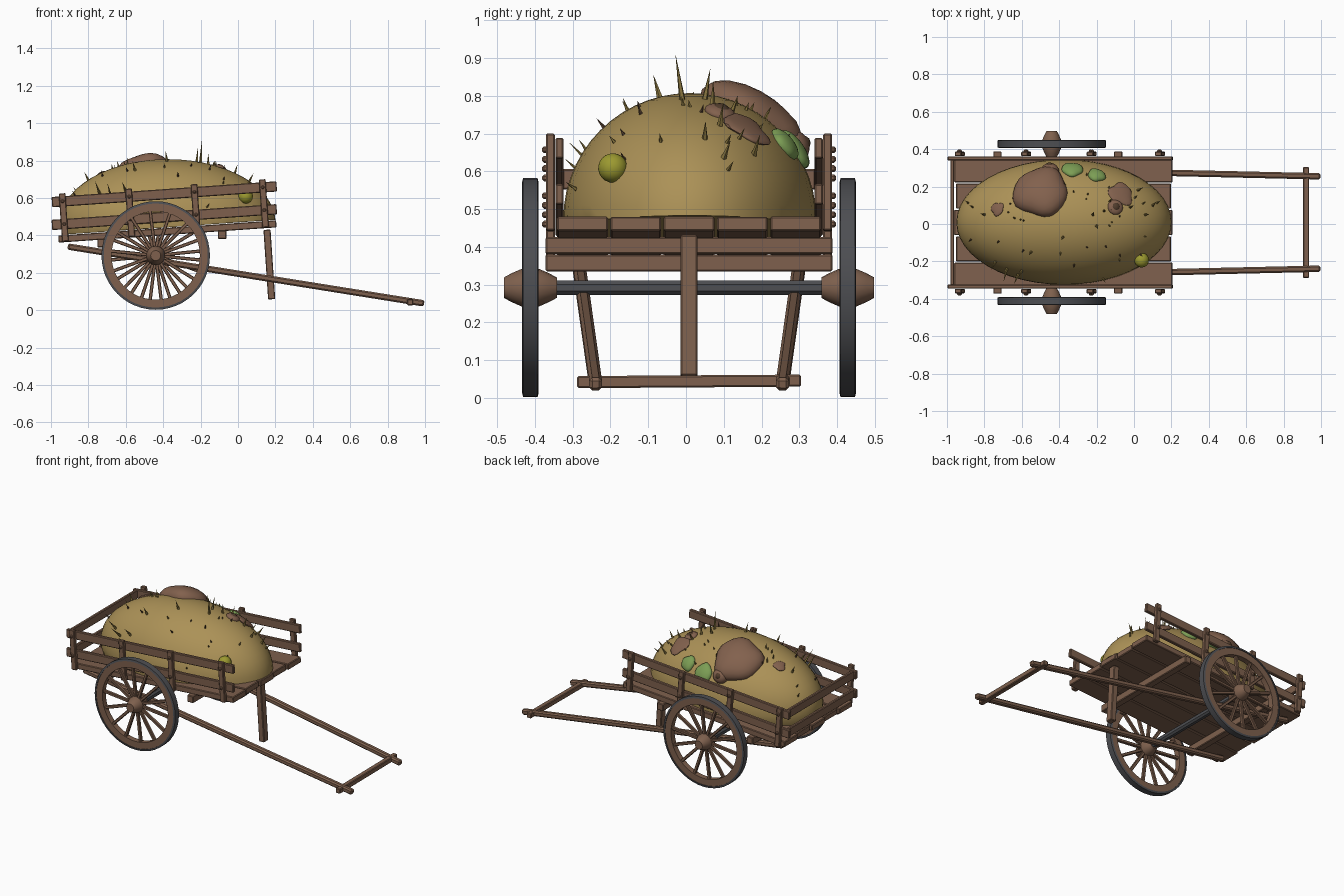
import bpy, bmesh, math, random
from mathutils import Vector, Matrix

random.seed(7)
if "Cube" in bpy.data.objects:
    bpy.data.objects.remove(bpy.data.objects["Cube"])


def material(name, *rgb):
    m = bpy.data.materials.new(name)
    m.use_nodes = True
    m.diffuse_color = (*rgb, 1)
    bsdf = m.node_tree.nodes["Principled BSDF"]
    bsdf.inputs["Base Color"].default_value = (*rgb, 1)
    bsdf.inputs["Roughness"].default_value = 0.8
    return m


WOOD = material("brown wood", 0.21, 0.118, 0.075)
IRON = material("dark iron", 0.075, 0.077, 0.085)
SKIN = material("golden skin", 0.41, 0.285, 0.095)
SCAR = material("brown scar", 0.225, 0.12, 0.075)
HOLE = material("dark hollow", 0.08, 0.045, 0.025)
MOSS = material("green patch", 0.2, 0.34, 0.09)
BUD = material("lime bud", 0.33, 0.32, 0.03)
SPROUT = material("olive sprout", 0.25, 0.18, 0.05)

CY = 0.008            # centre line of the cart
AXLE = Vector((-0.44, CY, 0.292))
AX_X, AX_Y = Vector((1, 0, 0)), Vector((0, 1, 0))
SIDES = (("right", -1), ("left", 1))


def finish(name, bm, mat, smooth=False):
    bmesh.ops.recalc_face_normals(bm, faces=bm.faces)
    me = bpy.data.meshes.new(name)
    bm.to_mesh(me)
    bm.free()
    me.materials.append(mat)
    ob = bpy.data.objects.new(name, me)
    bpy.context.collection.objects.link(ob)
    if smooth:
        bpy.ops.object.select_all(action='DESELECT')
        ob.select_set(True)
        bpy.context.view_layer.objects.active = ob
        bpy.ops.object.shade_smooth_by_angle(angle=math.radians(40))
    return ob


def beam(name, p, q, w, h, side=AX_Y, mat=WOOD, bevel=0.004):
    """Box from p to q, w wide along side and h thick across it."""
    p, q = Vector(p), Vector(q)
    d = (q - p).normalized()
    s = (side - d * side.dot(d)).normalized()
    rot = Matrix((d, s, d.cross(s))).transposed().to_4x4()
    bm = bmesh.new()
    bmesh.ops.create_cube(bm, size=1)
    bmesh.ops.scale(bm, vec=((q - p).length, w, h), verts=bm.verts)
    if bevel:
        bmesh.ops.bevel(bm, geom=bm.edges[:], offset=bevel, segments=1, affect='EDGES')
    bm.transform(Matrix.Translation((p + q) / 2) @ rot)
    return finish(name, bm, mat)


def lathe(name, profile, centre, mat, steps=40):
    """Closed profile of (radius, y) turned about the y axis."""
    bm = bmesh.new()
    vs = [bm.verts.new((r, y, 0)) for r, y in profile]
    es = [bm.edges.new((vs[i - 1], vs[i])) for i in range(len(vs))]
    bmesh.ops.spin(bm, geom=vs + es, cent=(0, 0, 0), axis=AX_Y,
                   angle=math.tau, steps=steps)
    bmesh.ops.remove_doubles(bm, verts=bm.verts, dist=0.0001)
    bm.transform(Matrix.Translation(centre))
    return finish(name, bm, mat, True)


def bed(x, y, up=0.0):
    """Point above the sloping deck."""
    return Vector((x, CY + y, 0.467 + 0.07 * x + up))


# Deck planks and cross beams
for i in range(5):
    y = (i - 2) * 0.141
    beam(f"deck_plank_{i + 1}", bed(-0.96 + 0.01 * (i % 2), y, -0.02),
         bed(0.205 - 0.008 * (i % 2), y, -0.02), 0.134, 0.038)
for i, x in enumerate((-0.73, -0.085)):
    beam(f"cross_beam_{i + 1}", bed(x, -0.38, -0.058), bed(x, 0.38, -0.058), 0.045, 0.045, AX_X)

# Side rails, stakes and pegs
lean = Vector((-0.07, 0, 1))
for side, s in SIDES:
    for level, up in (("lower", 0.058), ("upper", 0.18)):
        beam(f"{side}_{level}_rail", bed(-0.995, s * 0.343, up),
             bed(0.207, s * 0.343, up), 0.022, 0.055)
    for i, x in enumerate((-0.925, -0.57, -0.22, 0.145)):
        base = bed(x, s * 0.367)
        beam(f"{side}_stake_{i + 1}", base - lean * 0.035, base + lean * 0.222, 0.024, 0.036)
        for up in (0.058, 0.18):
            c = base + lean * up
            beam(f"{side}_peg_{i + 1}", c, c + AX_Y * s * 0.022, 0.018, 0.018, AX_X, bevel=0.005)

# Tailgate boards
for level, up in (("lower", 0.058), ("upper", 0.18)):
    beam(f"tailgate_{level}_board", bed(-0.972, -0.335, up), bed(-0.972, 0.335, up),
         0.02, 0.055, AX_X)

# Shafts, handle bar and front prop
for side, s in SIDES:
    beam(f"{side}_shaft", (-0.91, CY + s * 0.29, 0.34), (0.995, CY + s * 0.247, 0.036), 0.034, 0.034, bevel=0.008)
beam("handle_bar", (0.92, CY - 0.296, 0.042), (0.92, CY + 0.296, 0.046), 0.032, 0.032, AX_X)
beam("front_prop", (0.155, CY, 0.43), (0.18, CY, 0.058), 0.046, 0.038)

# Axle and wheels
beam("axle", AXLE - AX_Y * 0.4, AXLE + AX_Y * 0.4, 0.038, 0.038, AX_X, IRON, 0.01)
for side, s in SIDES:
    c = AXLE + AX_Y * s * 0.42
    lathe(f"{side}_tyre", [(0.278, -0.022), (0.29, -0.019), (0.29, 0.019), (0.278, 0.022)], c, IRON, 48)
    lathe(f"{side}_wheel_rim", [(0.236, -0.018), (0.28, -0.018), (0.28, 0.018), (0.236, 0.018)], c, WOOD, 48)
    lathe(f"{side}_hub", [(0, -0.07), (0.027, -0.07), (0.038, -0.05), (0.051, -0.02),
                          (0.051, 0.02), (0.038, 0.05), (0.027, 0.07), (0, 0.07)], c, WOOD, 16)
    for i in range(14):
        a = math.tau * i / 14 + 0.1 * s
        d = Vector((math.cos(a), 0, math.sin(a)))
        beam(f"{side}_spoke_{i + 1}", c + d * 0.04, c + d * 0.242, 0.02, 0.018, bevel=0.003)

# Giant tuber resting on the deck
CENTRE = Vector((-0.375, 0.01, 0.472))
RADII = Vector((0.575, 0.335, 0.335))
bm = bmesh.new()
bmesh.ops.create_uvsphere(bm, u_segments=48, v_segments=28, radius=1)
bm.transform(Matrix.Translation(CENTRE) @ Matrix.Diagonal((*RADII, 1)))
for v in bm.verts:
    v.co.z = max(v.co.z, bed(v.co.x, 0, 0.002).z)
finish("tuber_body", bm, SKIN, True)


def on_skin(x, y):
    """Surface point and normal of the tuber above (x, y)."""
    u, v = (x - CENTRE.x) / RADII.x, (y - CENTRE.y) / RADII.y
    w = math.sqrt(max(0.0, 1 - u * u - v * v))
    n = Vector((u / RADII.x, v / RADII.y, w / RADII.z)).normalized()
    return Vector((x, y, CENTRE.z + w * RADII.z)), n


def patch(name, x, y, r, h, mat, sink=0.0, rough=0.0):
    """Flattened lump lying on the tuber."""
    p, n = on_skin(x, y)
    bm = bmesh.new()
    bmesh.ops.create_icosphere(bm, subdivisions=3, radius=1)
    for v in bm.verts:
        a = math.atan2(v.co.y, v.co.x)
        k = 1 + rough * (math.sin(3 * a + x * 9) + 0.6 * math.sin(5 * a))
        v.co = (v.co.x * r * k, v.co.y * r * k, v.co.z * h)
    bm.transform(Matrix.Translation(p - n * sink) @ n.to_track_quat('Z', 'Y').to_matrix().to_4x4())
    return finish(name, bm, mat, True)


patch("large_scar", -0.5, 0.18, 0.148, 0.08, SCAR, 0.02, 0.06)
patch("scar_knob", -0.45, 0.28, 0.05, 0.045, SCAR)
patch("scar_knob_hollow", -0.45, 0.285, 0.03, 0.05, HOLE)
patch("front_scar", -0.07, 0.16, 0.068, 0.014, SCAR, 0, 0.1)
patch("front_knob", -0.1, 0.09, 0.042, 0.02, SCAR)
patch("front_knob_hollow", -0.1, 0.09, 0.028, 0.025, HOLE)
patch("rear_scar", -0.73, 0.08, 0.036, 0.01, SCAR, 0, 0.1)
patch("rear_green_patch", -0.33, 0.29, 0.058, 0.025, MOSS, 0, 0.06)
patch("front_green_patch", -0.2, 0.26, 0.048, 0.025, MOSS, 0, 0.06)
patch("round_bud", 0.035, -0.185, 0.039, 0.039, BUD, -0.012)


def spike(name, x, y, length, r, mat, lift=0.6):
    """Thin pointed sprout, bending upwards from the skin."""
    p, n = on_skin(x, y)
    d = (n + Vector((random.uniform(-.25, .25), random.uniform(-.25, .25), lift))).normalized()
    bm = bmesh.new()
    bmesh.ops.create_cone(bm, segments=5, radius1=r, radius2=0, depth=length, cap_ends=True)
    bm.transform(Matrix.Translation(p + d * (length / 2 - 0.008)) @ d.to_track_quat('Z', 'Y').to_matrix().to_4x4())
    finish(name, bm, mat)


# Long sprouts in their clusters
long_sprouts = [(-0.2, -0.01, 0.13), (-0.68, -0.24, 0.11), (-0.74, -0.2, 0.09),
                (-0.6, -0.25, 0.07), (-0.55, -0.15, 0.06), (-0.38, -0.07, 0.07),
                (-0.22, 0.05, 0.09), (-0.16, 0.07, 0.07), (-0.13, 0.12, 0.06),
                (-0.02, 0.09, 0.07), (0.02, 0.18, 0.07), (0.06, 0.05, 0.06),
                (-0.62, -0.27, 0.08), (0.1, 0.1, 0.06), (-0.8, 0.05, 0.06)]
for i, (x, y, length) in enumerate(long_sprouts):
    spike(f"long_sprout_{i + 1}", x, y, length, 0.009, SPROUT)

# Short sprouts scattered over the skin
for i in range(36):
    a, k = random.uniform(0, math.tau), random.uniform(0.35, 0.98)
    spike(f"short_sprout_{i + 1}", CENTRE.x + RADII.x * k * math.cos(a),
          CENTRE.y + RADII.y * k * math.sin(a), random.uniform(0.025, 0.045), 0.007,
          HOLE if i % 3 == 0 else SPROUT, 0.3)
